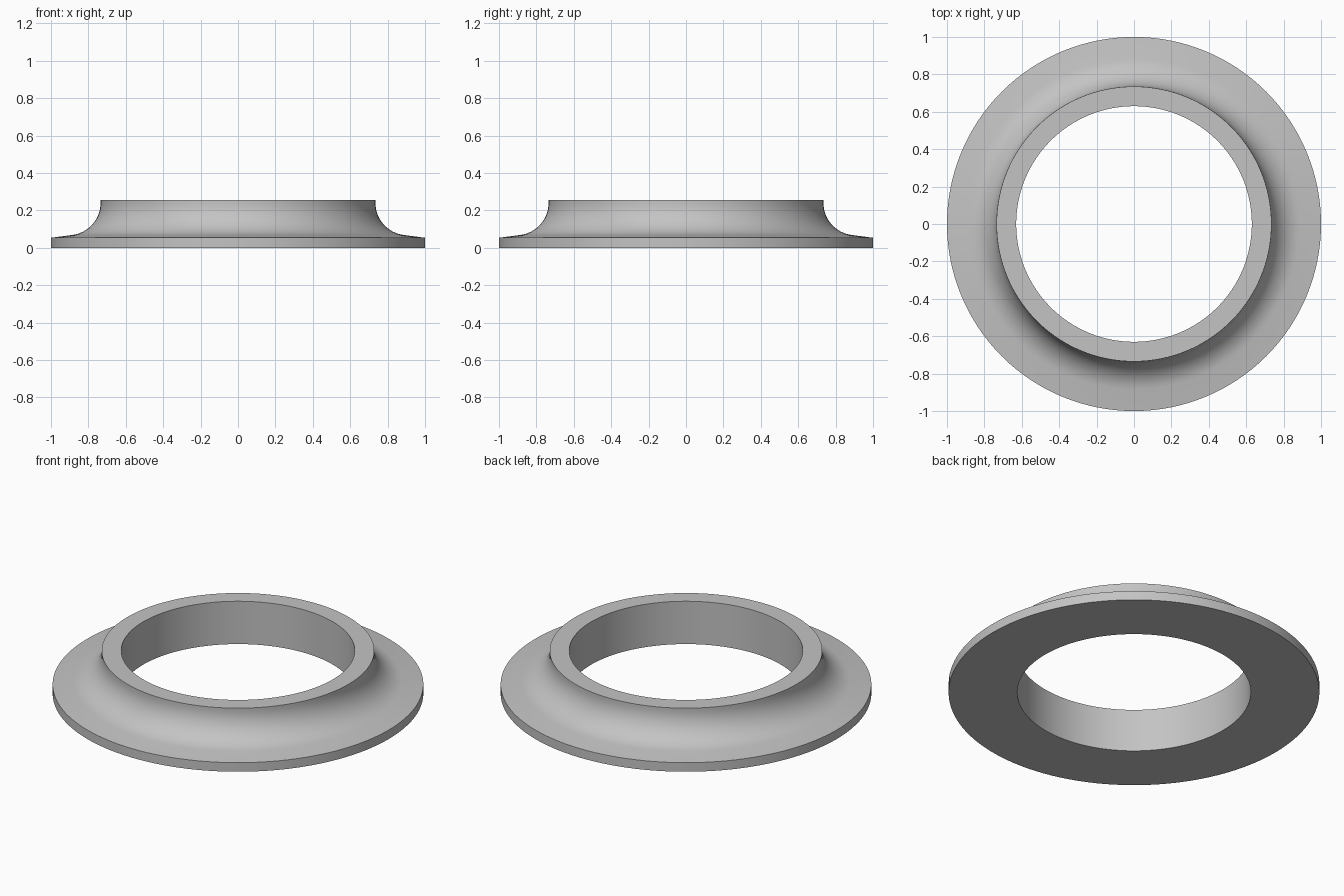
import bpy
import bmesh
from math import sin, cos, pi, atan2

cube = bpy.data.objects.get("Cube")
if cube:
    bpy.data.objects.remove(cube, do_unlink=True)

SEGMENTS = 128
BORE, COLLAR, RIM = 0.63, 0.735, 1.0        # radii
HEIGHT, RIM_HEIGHT = 0.255, 0.054
FILLET_X, FILLET_Z = 0.885, 0.069           # where the sloped flange meets the fillet

# Fillet arc, tangent to the flange slope and to the upright collar
slope = atan2(FILLET_Z - RIM_HEIGHT, RIM - FILLET_X)
radius = (FILLET_X - COLLAR) / (1 - sin(slope))
centre_x = COLLAR + radius
centre_z = FILLET_Z + radius * cos(slope)
start, end = 1.5 * pi - slope, pi
steps = 16
fillet = []
for i in range(steps + 1):
    a = start + (end - start) * i / steps
    fillet.append((centre_x + radius * cos(a), centre_z + radius * sin(a)))

# Closed cross-section of the ring
profile = [(BORE, 0), (RIM, 0), (RIM, RIM_HEIGHT)] + fillet
profile += [(COLLAR, HEIGHT), (BORE, HEIGHT)]

# Revolve the cross-section about the z axis
bm = bmesh.new()
verts = [bm.verts.new((x, 0, z)) for x, z in profile]
edges = [bm.edges.new((v, verts[(i + 1) % len(verts)])) for i, v in enumerate(verts)]
bmesh.ops.spin(bm, geom=verts + edges, cent=(0, 0, 0), axis=(0, 0, 1),
               angle=2 * pi, steps=SEGMENTS, use_merge=True)
bmesh.ops.remove_doubles(bm, verts=bm.verts[:], dist=0.0001)
bmesh.ops.recalc_face_normals(bm, faces=bm.faces[:])
mesh = bpy.data.meshes.new("flanged_ring")
bm.to_mesh(mesh)
bm.free()

ring = bpy.data.objects.new("flanged_ring", mesh)
bpy.context.collection.objects.link(ring)

# Plain grey material
grey = bpy.data.materials.new("plain_grey")
grey.use_nodes = True
colour = (0.55, 0.55, 0.55, 1)
grey.diffuse_color = colour
grey.node_tree.nodes["Principled BSDF"].inputs["Base Color"].default_value = colour
mesh.materials.append(grey)

# Smooth curves with crisp rims
bpy.ops.object.select_all(action="DESELECT")
ring.select_set(True)
bpy.context.view_layer.objects.active = ring
bpy.ops.object.shade_smooth_by_angle(angle=pi / 6)
